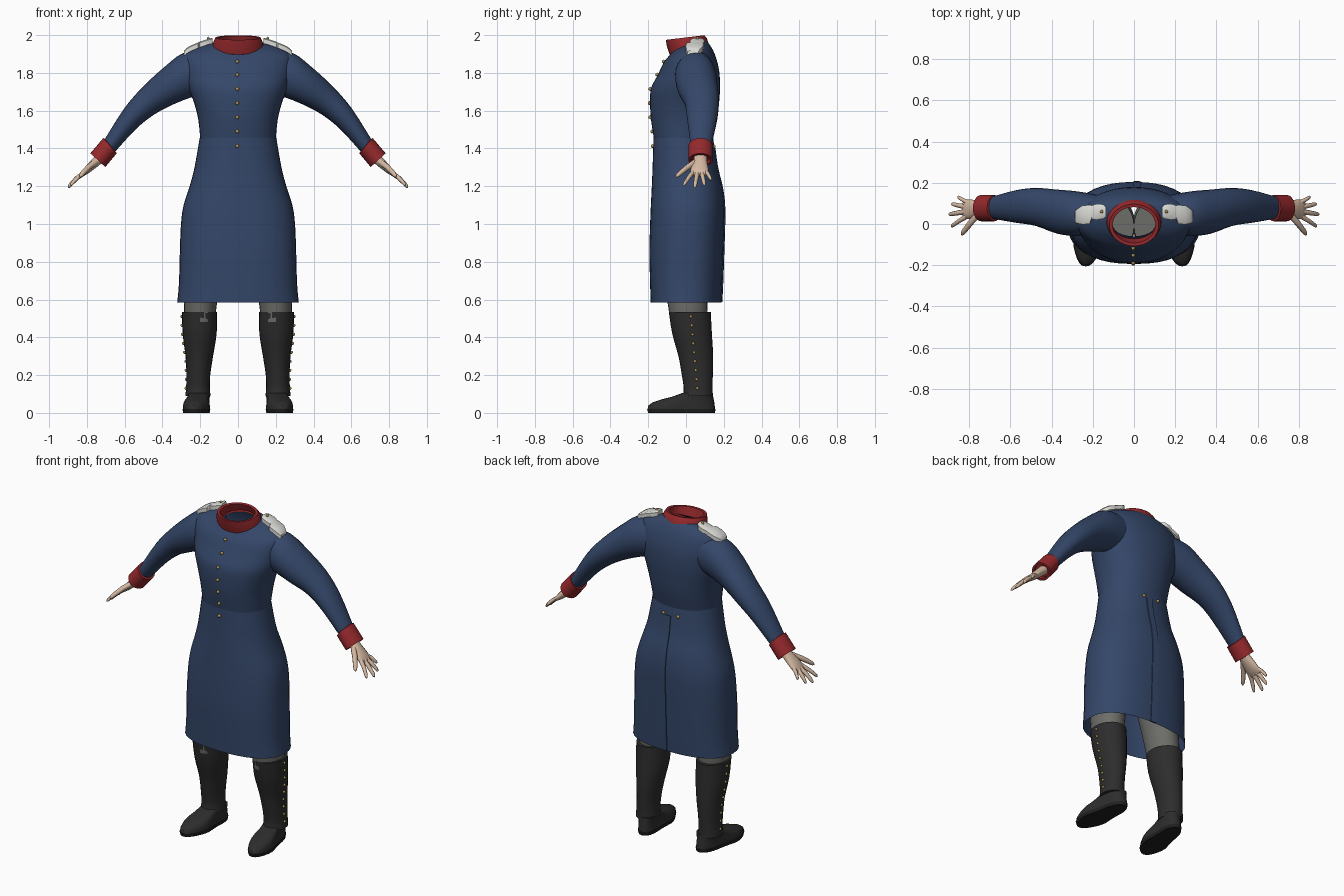
import bpy, bmesh, math
from mathutils import Vector, Matrix

if "Cube" in bpy.data.objects:
    bpy.data.objects.remove(bpy.data.objects["Cube"])


def material(name, col):
    m = bpy.data.materials.new(name)
    m.diffuse_color = (*col, 1)
    m.use_nodes = True
    m.node_tree.nodes["Principled BSDF"].inputs["Base Color"].default_value = m.diffuse_color
    return m


BLUE = material("navy_cloth", (0.034, 0.062, 0.14))
RED = material("red_trim", (0.30, 0.022, 0.025))
GREY = material("grey_cloth", (0.15, 0.15, 0.14))
BLACK = material("black_leather", (0.026, 0.026, 0.026))
SOLE = material("sole_black", (0.014, 0.014, 0.014))
SKIN = material("skin", (0.66, 0.48, 0.36))
WHITE = material("white_cloth", (0.70, 0.70, 0.67))
GOLD = material("brass", (0.45, 0.30, 0.08))


def finish(bm, name, mat, mirror=False, angle=40):
    bmesh.ops.recalc_face_normals(bm, faces=bm.faces)
    me = bpy.data.meshes.new(name)
    bm.to_mesh(me)
    bm.free()
    me.materials.append(mat)
    ob = bpy.data.objects.new(name, me)
    bpy.context.collection.objects.link(ob)
    bpy.ops.object.select_all(action='DESELECT')
    ob.select_set(True)
    bpy.context.view_layer.objects.active = ob
    bpy.ops.object.shade_smooth_by_angle(angle=math.radians(angle))
    if mirror:
        ob.modifiers.new("mirror", 'MIRROR').use_mirror_merge = False
    return ob


def add_loft(bm, rings, cap0=False, cap1=False):
    vs = [[bm.verts.new(p) for p in r] for r in rings]
    n = len(vs[0])
    for a, b in zip(vs, vs[1:]):
        for i in range(n):
            j = (i + 1) % n
            bm.faces.new((a[i], a[j], b[j], b[i]))
    if cap0:
        bm.faces.new(vs[0][::-1])
    if cap1:
        bm.faces.new(vs[-1])


def loft(name, rings, mat, cap0=False, cap1=False, mirror=False, angle=40):
    bm = bmesh.new()
    add_loft(bm, rings, cap0, cap1)
    return finish(bm, name, mat, mirror, angle)


def smooth(rows, steps=3):
    """Catmull-Rom interpolation of parameter rows."""
    out = []
    for i in range(len(rows) - 1):
        p0, p1, p2, p3 = (rows[max(i - 1, 0)], rows[i], rows[i + 1],
                          rows[min(i + 2, len(rows) - 1)])
        for k in range(steps):
            t = k / steps
            out.append([0.5 * (2 * b + (c - a) * t + (2 * a - 5 * b + 4 * c - d) * t * t
                               + (3 * b - a - 3 * c + d) * t ** 3)
                        for a, b, c, d in zip(p0, p1, p2, p3)])
    return out + [list(rows[-1])]


def oval(cx, cy, z, rx, ry, n=24, p=2.0, tilt=0.0):
    pts = []
    for i in range(n):
        a = 2 * math.pi * i / n
        c, s = math.cos(a), math.sin(a)
        x = math.copysign(abs(c) ** (2 / p), c) * rx
        y = math.copysign(abs(s) ** (2 / p), s) * ry
        pts.append((cx + x, cy + y, z + tilt * y))
    return pts


def buttons(name, spots, r=0.011, mirror=False):
    bm = bmesh.new()
    for pos in spots:
        bmesh.ops.create_icosphere(bm, subdivisions=1, radius=r,
                                   matrix=Matrix.Translation(pos))
    finish(bm, name, GOLD, mirror, 60)


# Coat rows: height, half width, front y, back y, tilt, squareness
skirt_rows = smooth([
    (0.585, .322, -.187, .187, 0, 2.4), (0.68, .313, -.19, .192, 0, 2.4),
    (0.85, .308, -.194, .198, 0, 2.4), (1.0, .302, -.19, .203, 0, 2.35),
    (1.1, .288, -.186, .203, 0, 2.3), (1.2, .256, -.181, .19, 0, 2.3),
    (1.3, .23, -.177, .165, 0, 2.2), (1.455, .203, -.172, .144, 0, 2.2)])
bodice_rows = smooth([
    (1.44, .199, -.168, .14, 0, 2.2), (1.55, .21, -.185, .165, 0, 2.2),
    (1.64, .232, -.19, .175, 0, 2.2), (1.72, .262, -.185, .18, 0, 2.1),
    (1.80, .278, -.152, .175, .1, 2.1), (1.88, .283, -.115, .152, .15, 2.0),
    (1.925, .23, -.085, .122, .28, 2.0), (1.955, .12, -.06, .10, .3, 2.0)])


def coat_rings(rows):
    return [oval(0, (f + b) / 2, z, w, (b - f) / 2, 40, p, t) for z, w, f, b, t, p in rows]


loft("coat_skirt", coat_rings(skirt_rows), BLUE)
loft("coat_bodice", coat_rings(bodice_rows), BLUE)


def coat_y(z, back=False):
    """Coat centre-line depth at a height."""
    pts = []
    for h, w, f, b, t, p in (bodice_rows if z >= 1.45 else skirt_rows):
        s = (b - f) / 2
        pts.append((h + (t * s if back else -t * s), b if back else f))
    for (z0, y0), (z1, y1) in zip(pts, pts[1:]):
        if z0 <= z <= z1:
            return y0 + (y1 - y0) * (z - z0) / (z1 - z0)
    return pts[-1][1]


# Back vent overlap
vent = []
for i in range(18):
    z = 0.587 + i * 0.048
    y = coat_y(z, True)
    vent.append([(-.003, y - .004, z), (-.003, y + .005, z),
                 (.035, y + .003, z), (.035, y - .006, z)])
loft("back_vent", vent, BLUE, True, True)

buttons("front_buttons", [(-.004, coat_y(z) - .003, z)
                          for z in (1.86, 1.79, 1.715, 1.64, 1.565, 1.49, 1.412)])
buttons("back_buttons", [(.05, coat_y(1.41, True) - .002, 1.41)], mirror=True)


# Sleeve rows: top x, top z, bottom x, bottom z, centre y, half depth
def limb_rings(rows, n=24):
    out = []
    for tx, tz, bx, bz, cy, ry in rows:
        ring = []
        for i in range(n):
            a = 2 * math.pi * i / n
            u = 0.5 + 0.5 * math.cos(a)
            ring.append((bx + (tx - bx) * u, cy + ry * math.sin(a), bz + (tz - bz) * u))
        out.append(ring)
    return out


sleeve = smooth([
    (.17, 1.92, .17, 1.69, .05, .09), (.29, 1.905, .255, 1.668, .05, .108),
    (.385, 1.835, .36, 1.625, .06, .107), (.50, 1.73, .455, 1.572, .083, .092),
    (.60, 1.615, .545, 1.498, .085, .079), (.705, 1.45, .65, 1.383, .08, .056)])
loft("sleeves", limb_rings(sleeve), BLUE, True, True, mirror=True)
cuff = [(.70, 1.448, .65, 1.385, .077, .05), (.713, 1.455, .642, 1.374, .077, .064),
        (.782, 1.374, .702, 1.302, .077, .064), (.772, 1.366, .712, 1.31, .077, .052),
        (.76, 1.38, .70, 1.325, .077, .05)]
loft("cuffs", limb_rings(cuff), RED, True, True, mirror=True)

# Hands: palm and spread fingers in a tilted plane
D, Y, N = Vector((.73, 0, -.68)), Vector((0, 1, 0)), Vector((.68, 0, .73))
W = Vector((.735, 0, 1.345))


def disc(c, axis_a, axis_b, ra, rb, n):
    return [c + axis_a * (ra * math.cos(2 * math.pi * i / n))
            + axis_b * (rb * math.sin(2 * math.pi * i / n)) for i in range(n)]


bm = bmesh.new()
palm = smooth([(-.02, .077, .034, .028), (.03, .075, .038, .025), (.07, .072, .046, .021),
               (.105, .071, .048, .016), (.128, .071, .042, .008)], 2)
add_loft(bm, [disc(W + D * l + Y * y, Y, N, a, b, 14) for l, y, a, b in palm], True, True)
for l0, y0, l1, y1, r in ((.025, .05, .14, -.053, .015), (.105, .037, .208, -.013, .0115),
                          (.11, .06, .225, .046, .012), (.11, .083, .207, .098, .0115),
                          (.095, .104, .165, .133, .0105)):
    a, b = W + D * l0 + Y * y0, W + D * l1 + Y * y1
    side = (b - a).normalized().cross(N)
    add_loft(bm, [disc(a.lerp(b, t) + N * (.006 * math.sin(t * math.pi)), side, N, r * k, r * k, 8)
                  for t, k in ((0, 1.1), (.4, 1), (.8, .85), (.94, .65), (1, .25))], True, True)
finish(bm, "hands", SKIN, True, 60)

# Standing collar with thickness
loft("collar", [oval(0, .018, 1.915, .115, .085, 32, 2, .3),
                oval(0, .016, 1.927, .136, .103, 32, 2, .28),
                oval(0, .005, 1.962, .131, .106, 32, 2, .2),
                oval(0, -.005, 1.987, .12, .102, 32, 2, .12),
                oval(0, -.005, 1.985, .104, .087, 32, 2, .12),
                oval(0, .015, 1.93, .108, .084, 32, 2, .28)], RED)

# Shoulder boards
boards = [(.135, .035, .08, 1.985), (.15, .025, .095, 1.983), (.18, .02, .098, 1.973),
          (.205, .022, .09, 1.964), (.213, .0, .092, 1.96), (.25, -.002, .09, 1.945),
          (.272, .002, .075, 1.932), (.286, .008, .065, 1.918)]
loft("shoulder_boards", [[(x, a, z - .03), (x, a, z - .006), (x, a + .01, z),
                          (x, b - .01, z), (x, b, z - .006), (x, b, z - .03)]
                         for x, a, b, z in boards], WHITE, True, True, mirror=True)
buttons("shoulder_buttons", [(.157, .06, 1.983)], .009, True)

# Trousers: height, centre x, half width, centre y, half depth
legs = smooth([(.48, .2, .08, .012, .095), (.56, .2, .086, .01, .104),
               (.70, .188, .098, .0, .115), (.90, .16, .122, .0, .135),
               (1.1, .12, .125, .0, .145), (1.25, .1, .1, -.01, .125)])
loft("trousers", [oval(c, y, z, rx, ry) for z, c, rx, y, ry in legs], GREY, True, True, mirror=True)

# Boot shafts
shaft = smooth([(.09, .212, .067, .062, .079), (.13, .212, .063, .064, .076),
                (.20, .21, .063, .06, .082), (.30, .205, .073, .052, .092),
                (.42, .203, .09, .032, .105), (.535, .204, .093, .02, .111)])
loft("boot_shafts", [oval(c, y, z, rx, ry) for z, c, rx, y, ry in shaft], BLACK, True, True, mirror=True)


# Boot feet, splayed outward and widest at the ball
def foot_ring(z, front, back, w, n=28):
    ring = []
    for x, y, h in oval(0, (front + back) / 2, z, w, (back - front) / 2, n, 2.3):
        ball = 1 + 0.16 * math.exp(-((y + .09) / .06) ** 2) - 0.1 * math.exp(-((y - .02) / .06) ** 2)
        ring.append((.212 + x * ball - .11 * y, y, h))
    return ring


loft("boot_soles", [foot_ring(0, -.2, .153, .063), foot_ring(.02, -.206, .157, .066)],
     SOLE, True, True, mirror=True)
loft("boot_feet", [foot_ring(.02, -.203, .154, .064), foot_ring(.038, -.2, .152, .064),
                   foot_ring(.054, -.18, .15, .062), foot_ring(.07, -.135, .147, .06),
                   foot_ring(.085, -.075, .144, .06), foot_ring(.105, -.02, .142, .06)],
     BLACK, True, True, mirror=True)

# Buttons up the outer side of each boot
spots = []
for i in range(9):
    z, y = .51 - i * .0475, .026 + i * .0043
    row = min(shaft, key=lambda r: abs(r[0] - z))
    k = math.sqrt(max(0, 1 - ((y - row[3]) / row[4]) ** 2))
    spots.append((row[1] + row[2] * k + .001, y, z))
buttons("boot_buttons", spots, .009, True)
